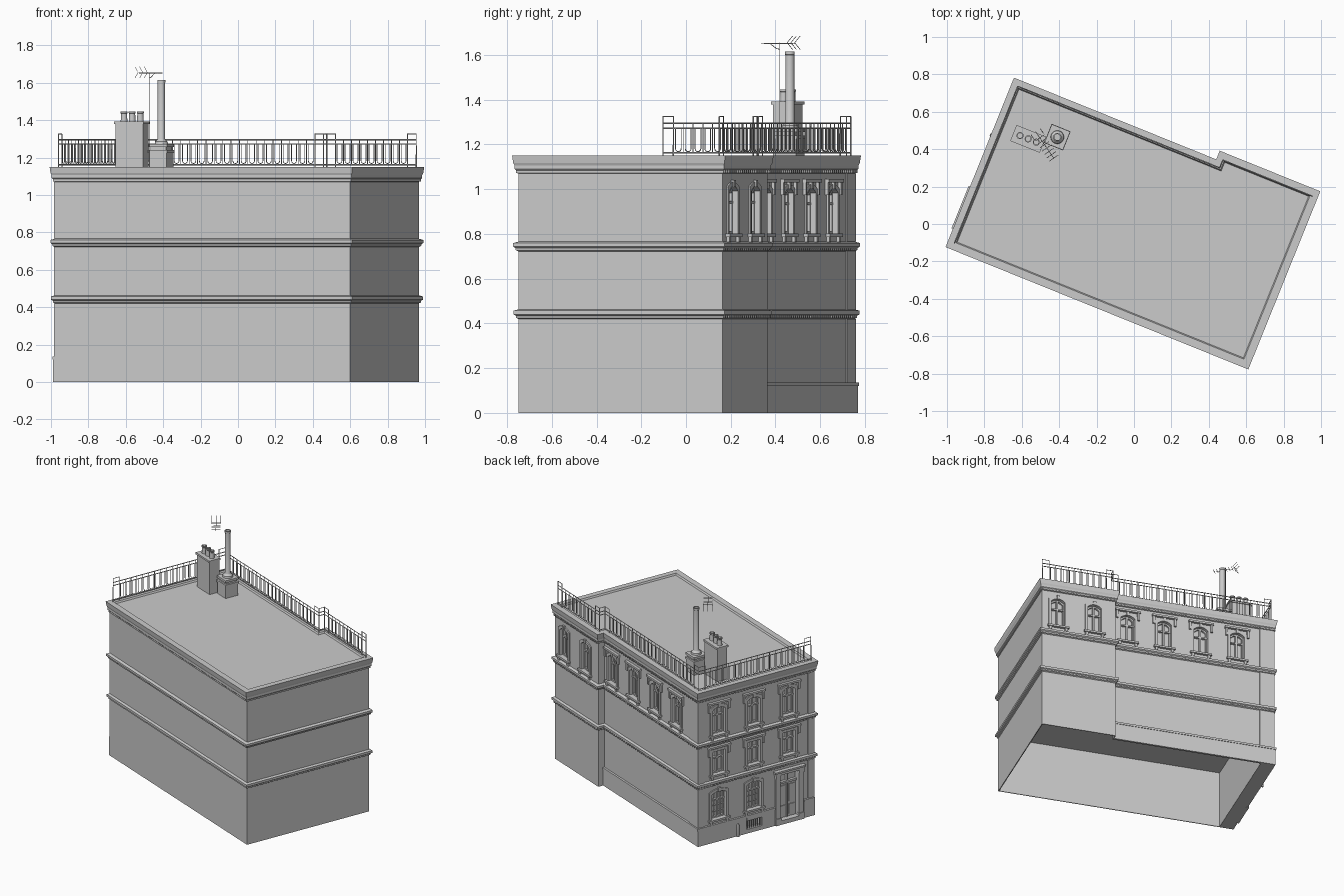
import bpy, bmesh, math
from mathutils import Matrix, Vector

if "Cube" in bpy.data.objects:
    bpy.data.objects.remove(bpy.data.objects["Cube"])

# The building is modelled axis-aligned, then turned 22 degrees
TURN = Matrix.Rotation(math.radians(-22), 4, 'Z')
OUT = [(-.866, -.47), (.836, -.47), (.836, .513), (.30, .513), (.30, .463), (-.866, .463)]
T = Matrix.Translation
MAIN, BUMP = T((0, .463, 0)), T((0, .513, 0))            # long street walls
FRONT = T((-.866, 0, 0)) @ Matrix.Rotation(math.pi / 2, 4, 'Z')  # short street wall


def finish(name, bm, smooth=False):
    bmesh.ops.recalc_face_normals(bm, faces=bm.faces)
    me = bpy.data.meshes.new(name)
    bm.to_mesh(me)
    bm.free()
    ob = bpy.data.objects.new(name, me)
    bpy.context.collection.objects.link(ob)
    ob.matrix_world = TURN
    if smooth:
        bpy.context.view_layer.objects.active = ob
        ob.select_set(True)
        bpy.ops.object.shade_smooth_by_angle(angle=math.radians(40))
        ob.select_set(False)
    return ob


def bake(ob):
    bpy.context.view_layer.update()
    dg = bpy.context.evaluated_depsgraph_get()
    return bpy.data.meshes.new_from_object(ob.evaluated_get(dg))


def skin(bm, M, loops, caps=False, ring=False):
    vs = [[bm.verts.new(M @ Vector(p)) for p in lp] for lp in loops]
    pairs = list(zip(vs, vs[1:])) + ([(vs[-1], vs[0])] if ring else [])
    for a, b in pairs:
        for i in range(len(a)):
            j = (i + 1) % len(a)
            bm.faces.new((a[i], a[j], b[j], b[i]))
    if caps:
        bm.faces.new(vs[0])
        bm.faces.new(vs[-1])


def box(bm, M, x0, x1, y0, y1, z0, z1):
    sq = [(x0, y0), (x1, y0), (x1, y1), (x0, y1)]
    skin(bm, M, [[(*p, z) for p in sq] for z in (z0, z1)], caps=True)


def lathe(bm, x, y, prof, n=20):
    skin(bm, T((x, y, 0)), [[(r * math.cos(k * math.tau / n), r * math.sin(k * math.tau / n), z)
                            for k in range(n)] for r, z in prof], caps=True)


def offset(pts, d):
    res = []
    for i, p in enumerate(pts):
        p = Vector(p)
        a = (p - Vector(pts[i - 1])).normalized()
        b = (Vector(pts[(i + 1) % len(pts)]) - p).normalized()
        res.append((p.x + d * (a.y + b.y), p.y - d * (a.x + b.x)))
    return res


def arch(s, w, z0, z1, rise, off, y):
    arc = [1 - k / 4 for k in range(9)]
    return ([(s - w - off, y, z0), (s + w + off, y, z0)] +
            [(s + t * (w + off), y, z1 + off - rise * t * t) for t in arc])


def tubes(name, paths, r):
    cu = bpy.data.curves.new(name, 'CURVE')
    cu.dimensions, cu.bevel_depth, cu.bevel_resolution = '3D', r, 0
    for path in paths:
        sp = cu.splines.new('POLY')
        sp.points.add(len(path) - 1)
        for q, p in zip(sp.points, path):
            q.co = (*p, 1)
    tmp = bpy.data.objects.new(name + "_path", cu)
    bpy.context.collection.objects.link(tmp)
    me = bake(tmp)
    bpy.data.objects.remove(tmp)
    ob = bpy.data.objects.new(name, me)
    bpy.context.collection.objects.link(ob)
    ob.matrix_world = TURN


# Walls, string courses, cornice and roof as one profile run round the footprint
prof = [(0, 0), (0, .42), (.008, .425), (.008, .434), (.017, .44), (.017, .457), (0, .463),
        (0, .722), (.009, .727), (.011, .737), (.019, .744), (.019, .759), (0, .766),
        (0, 1.07), (.008, 1.073), (.008, 1.084), (.013, 1.09), (.013, 1.106), (.018, 1.118),
        (.022, 1.15), (-.02, 1.15), (-.026, 1.138)]
room = offset([(max(u, -.78), v) for u, v in OUT], -.006)
loops = [[(*p, z) for p in room] for z in (.43, 0)]
loops += [[(*p, z) for p in offset(OUT, d)] for d, z in prof]
bm = bmesh.new()
skin(bm, Matrix(), loops, caps=True)
walls = finish("walls", bm)

# Windows: wall frame, position, half width, sill, head, arch rise, hood
wins = [(BUMP, s, .05, .80, 1.015, .022, 0) for s in (.455, .72)]
wins += [(MAIN, s, .05, .80, 1.005, .022, 1) for s in (-.60, -.335, -.07, .197)]
wins += [(FRONT, s, .05, .80, 1.005, .022, 1) for s in (-.265, .018, .30)]
wins += [(FRONT, s, .05, .505, .675, 0, 2) for s in (-.265, .018, .30)]
wins += [(FRONT, s, .058, .17, .375, .018, 0) for s in (.018, .30)]
DOOR = (-.265, .075, .03, .365)

cut, sur, fra = bmesh.new(), bmesh.new(), bmesh.new()
for M, s, w, z0, z1, rise, hood in wins:
    A = lambda off, y, dz=0: arch(s, w, z0 + dz, z1, rise, off, y)
    skin(cut, M, [A(0, -.035), A(0, .05)], caps=True)
    skin(sur, M, [A(.018, -.002), A(.018, .008), A(0, .008), A(0, -.002)], ring=True)
    skin(fra, M, [A(.001, -.034), A(.001, -.018), A(-.009, -.018, .01), A(-.009, -.034, .01)], ring=True)
    zt = z0 + (z1 - z0) * .66
    box(fra, M, s - .006, s + .006, -.034, -.014, z0, z1 - .004)
    box(fra, M, s - w, s + w, -.034, -.016, zt - .005, zt + .005)
    # Sill with corbels, keystone, hood on brackets
    box(sur, M, s - w - .027, s + w + .027, -.002, .02, z0 - .013, z0 + .001)
    for e in (-1, 1):
        c = s + e * (w + .008)
        box(sur, M, c - .009, c + .009, -.002, .014, z0 - .036, z0 - .013)
        if hood:
            c = s + e * (w + .028)
            box(sur, M, c - .008, c + .008, -.002, .014, z1 - .03, z1 + .028)
    if hood:
        box(sur, M, s - w - .04, s + w + .04, -.002, .02, z1 + .026, z1 + .04)
    if hood == 2:
        box(sur, M, s - w, s + w, -.002, .005, z0 - .04, z0 - .013)
    else:
        box(sur, M, s - .01, s + .01, -.002, .014, z1 - .004, z1 + .026)
    if z0 < .3:  # finer glazing bars on the ground floor
        for e in (-.5, .5):
            box(fra, M, s + e * w - .002, s + e * w + .002, -.034, -.022, z0, z1 - .008)
        for k in (.22, .44):
            z = z0 + (z1 - z0) * k
            box(fra, M, s - w, s + w, -.034, -.022, z - .002, z + .002)

# Entrance and basement vent
s, w, z0, z1 = DOOR
box(cut, FRONT, s - w, s + w, -.035, .05, z0, z1)
box(cut, FRONT, -.04, .075, -.03, .05, .03, .095)
ent = bmesh.new()
for e in (-1, 1):
    c = s + e * w / 2
    box(ent, FRONT, c - .035, c + .035, -.036, -.022, z0, .285)
    for a, b in ((.045, .12), (.14, .27)):
        box(ent, FRONT, c - .022, c + .022, -.024, -.016, a, b)
    c = s + e * (w + .018)
    box(ent, FRONT, c - .017, c + .017, -.002, .016, 0, .37)
    box(ent, FRONT, c - .021, c + .021, -.002, .021, 0, .05)
    box(ent, FRONT, c - .02, c + .02, -.002, .022, .35, .372)
box(ent, FRONT, s - w, s + w, -.036, -.014, .285, .30)
box(ent, FRONT, s - .005, s + .005, -.036, -.014, z0, z1)
box(ent, FRONT, s - w - .04, s + w + .04, -.002, .022, .371, .39)
box(ent, FRONT, s - w - .048, s + w + .048, -.002, .03, .39, .403)
box(ent, FRONT, s - w, s + w, -.03, .02, 0, z0)
finish("entrance", ent)
finish("window_surrounds", sur)
for k in range(7):
    c = -.03 + k * .016
    box(fra, FRONT, c - .002, c + .002, -.004, .004, .03, .095)
finish("window_frames", fra)

# Cut the openings
cutter = finish("opening_cutter", cut)
cutter.hide_render = True
mod = walls.modifiers.new("openings", 'BOOLEAN')
mod.object, mod.operation, mod.solver = cutter, 'DIFFERENCE', 'EXACT'
me = bake(walls)
walls.modifiers.clear()
walls.data = me
bpy.data.objects.remove(cutter)

# Plinth and corner pilasters
bm = bmesh.new()
for d, a, b in ((.011, 0, .12), (.015, .12, .135)):
    box(bm, MAIN, -.866 - d, .30, -.002, d, a, b)
    box(bm, FRONT, .08, .463, -.002, d, a, b)
    box(bm, FRONT, -.15, -.045, -.002, d, a, b)
    box(bm, FRONT, -.47, -.385, -.002, d, a, b)
box(bm, FRONT, -.045, .08, -.002, .011, 0, .03)
box(bm, FRONT, -.045, .08, -.002, .015, .095, .135)
finish("plinth", bm)
bm = bmesh.new()
for a, b in ((.135, .42), (.462, .724), (.766, 1.07)):
    box(bm, FRONT, .415, .463, -.002, .006, a, b)
    box(bm, FRONT, -.47, -.42, -.002, .006, a, b)
    box(bm, MAIN, -.872, -.765, -.002, .005, a, b)
finish("corner_pilasters", bm)

# Dentils below cornice and courses on the street sides
bm = bmesh.new()
for M, a, b in ((MAIN, -.86, .29), (BUMP, .31, .83), (FRONT, -.46, .455)):
    n = int((b - a) / .024)
    for k in range(n + 1):
        c = a + (b - a) * k / n
        for d, z in ((.014, 1.079), (.013, .731), (.013, .43)):
            box(bm, M, c - .005, c + .005, 0, d, z - .006, z + .006)
finish("dentils", bm)

# Roof railing along the street sides
line = [Vector(p) for p in ((-.852, -.455), (-.852, .45), (.312, .45), (.312, .495), (.828, .495))]
thin, thick = [], []
for a, b in zip(line, line[1:]):
    L = (b - a).length
    dr = (b - a) / L
    P = lambda t, z: (*(a + dr * t), z)
    for z in (1.162, 1.272, 1.295):
        thick.append([P(0, z), P(L, z)])
    if L < .1:
        thick.append([P(0, 1.15), P(0, 1.325), P(L, 1.325), P(L, 1.15)])
        continue
    for t in (0, L - .05):  # tall end frames
        thick.append([P(t, 1.15), P(t, 1.325), P(t + .05, 1.325), P(t + .05, 1.15)])
    n = round((L - .1) / .048)
    for k in range(n):
        t = .05 + (k + .5) * (L - .1) / n
        bend = [P(t + .014 * math.cos(q * math.pi / 6), 1.182 - .014 * math.sin(q * math.pi / 6))
                for q in range(7)]
        thin.append([P(t + .014, 1.272)] + bend + [P(t - .014, 1.272)])
        t += (L - .1) / n / 2
        thin.append([P(t, 1.162), P(t, 1.295)])
tubes("railing_balusters", thin, .0022)
tubes("railing_frame", thick, .0034)

# Brick chimney with three pots
bm = bmesh.new()
C = T((-.695, .21, 0))
box(bm, C, -.079, .079, -.04, .04, 1.13, 1.378)
box(bm, C, -.085, .085, -.046, .046, 1.378, 1.392)
finish("chimney_stack", bm)
bm = bmesh.new()
for k in (-1, 0, 1):
    lathe(bm, -.695 + k * .047, .21, [(.018, 1.39), (.016, 1.435), (.019, 1.438), (.019, 1.446), (.013, 1.446), (.013, 1.40)], 16)
finish("chimney_pots", bm, True)

# Square flue base with tall pipe
bm = bmesh.new()
F = T((-.554, .277, 0))
for r, a, b in ((.05, 1.13, 1.225), (.055, 1.225, 1.24), (.044, 1.24, 1.255), (.053, 1.255, 1.272)):
    box(bm, F, -r, r, -r, r, a, b)
finish("flue_base", bm)
bm = bmesh.new()
lathe(bm, -.554, .277, [(.036, 1.27), (.034, 1.285), (.022, 1.295), (.02, 1.30), (.02, 1.6), (.022, 1.602), (.022, 1.615), (.016, 1.615), (.016, 1.56)], 24)
finish("flue_pipe", bm, True)

# Aerial
m = Vector((-.598, .211, 0))
d, e = Vector((.83, -.55, 0)), Vector((.55, .83, 0))
U = Vector((0, 0, 1))
paths = [[m + U * 1.13, m + U * 1.655], [m - d * .085 + U * 1.65, m + d * .085 + U * 1.65]]
for k in range(7):
    c = m + d * (-.05 + k * .022) + U * 1.652
    paths.append([c - e * .03, c + e * .03])
for k in (-1, 1):  # angled reflector
    c = m - d * .06 + U * 1.655
    paths += [[c + e * q * .03, c - d * .03 + e * q * .03 + U * k * .03] for q in (-1, 0, 1)]
paths.append([m + d * .05 + U * 1.648, m + d * .02 + U * 1.63, m + U * 1.625])
tubes("aerial", paths, .0016)

# Small standpipe beside the front wall
bm = bmesh.new()
lathe(bm, -.885, .155, [(.009, 0), (.009, .085), (.005, .095)], 12)
finish("standpipe", bm, True)
